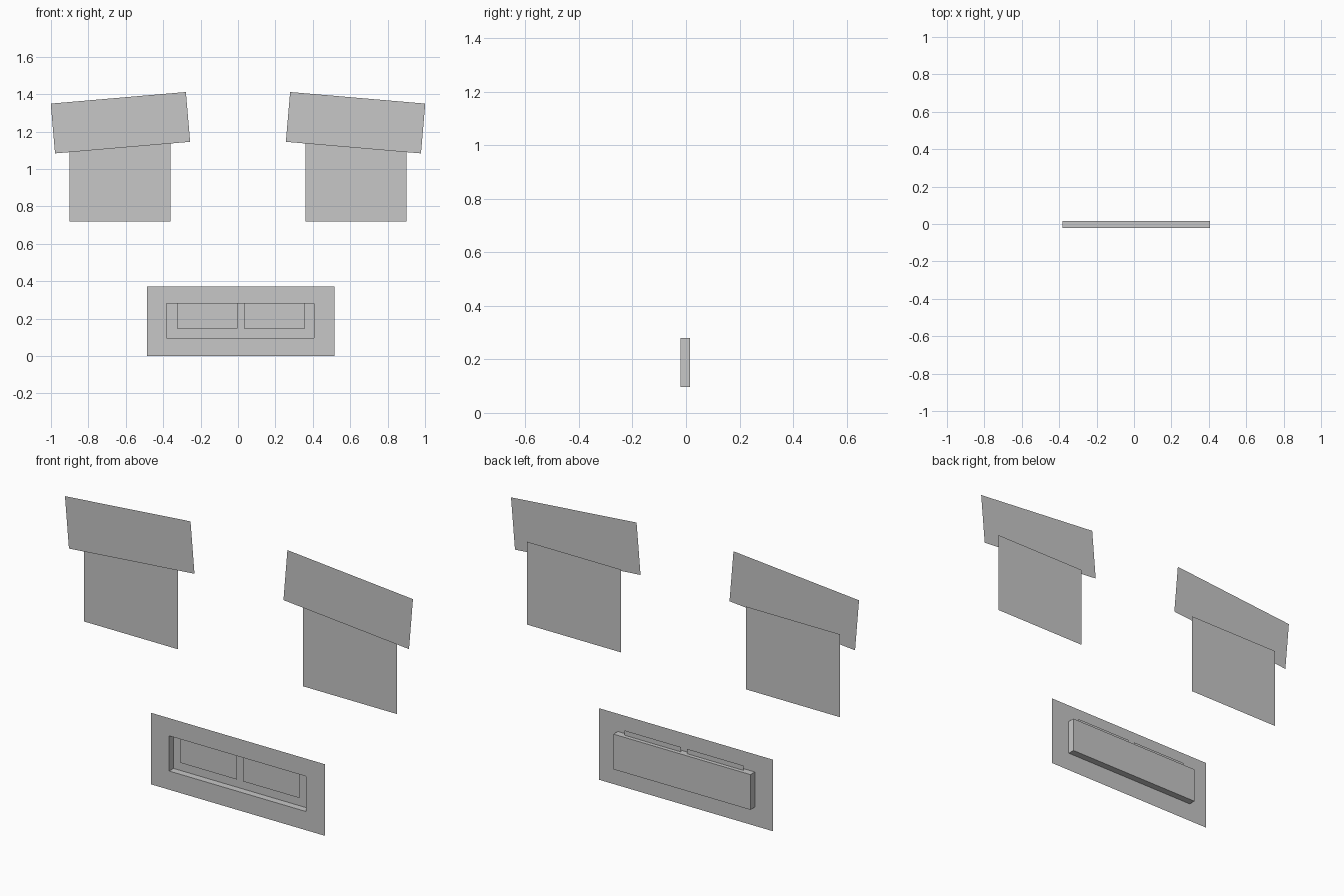
import bpy
import bmesh
from math import radians
from mathutils import Matrix, Vector

if "Cube" in bpy.data.objects:
    bpy.data.objects.remove(bpy.data.objects["Cube"], do_unlink=True)

grey = bpy.data.materials.new("light_grey")
grey.use_nodes = True
COLOUR = (0.57, 0.57, 0.57, 1.0)
grey.diffuse_color = COLOUR
grey.node_tree.nodes["Principled BSDF"].inputs["Base Color"].default_value = COLOUR


def finish(name, bm):
    mesh = bpy.data.meshes.new(name)
    bm.to_mesh(mesh)
    bm.free()
    mesh.materials.append(grey)
    obj = bpy.data.objects.new(name, mesh)
    bpy.context.collection.objects.link(obj)


def rect(x0, x1, z0, z1, y):
    """Corners of an upright rectangle, counter-clockwise from the front."""
    return [Vector(c) for c in ((x0, y, z0), (x1, y, z0), (x1, y, z1), (x0, y, z1))]


def panel(name, x0, x1, z0, z1, y, tilt=0):
    """Single flat sheet facing the front, tilted about its own centre."""
    bm = bmesh.new()
    corners = rect(x0, x1, z0, z1, y)
    centre = sum(corners, Vector()) / 4
    turn = Matrix.Rotation(radians(tilt), 3, 'Y')
    bm.faces.new([bm.verts.new(centre + turn @ (c - centre)) for c in corners])
    finish(name, bm)


# Mouth: flat surround with a shallow open recess
bm = bmesh.new()
rings = [[bm.verts.new(c) for c in corners] for corners in (
    rect(-0.487, 0.516, 0, 0.372, -0.021),
    rect(-0.381, 0.407, 0.097, 0.28, -0.021),
    rect(-0.381, 0.407, 0.097, 0.28, 0.015))]
for outer, inner in zip(rings, rings[1:]):
    for i in range(4):
        j = (i + 1) % 4
        bm.faces.new((outer[i], outer[j], inner[j], inner[i]))
bm.faces.new(rings[-1])
finish("mouth", bm)

# Two teeth hanging inside the recess, poking through its top
panel("right_tooth", -0.327, -0.003, 0.148, 0.305, -0.005)
panel("left_tooth", 0.033, 0.357, 0.148, 0.305, -0.005)

# Eyes, pupils and tilted brows on both sides
for side, s in (("left", 1), ("right", -1)):
    def pair(name, inner, outer, z0, z1, y, tilt=0):
        x0, x1 = sorted((s * inner, s * outer))
        panel(f"{side}_{name}", x0, x1, z0, z1, y, s * tilt)

    pair("eye", 0.36, 0.901, 0.72, 1.151, 0.021)
    pair("pupil", 0.389, 0.716, 0.857, 1.07, 0.016)
    pair("brow", 0.266, 0.991, 1.114, 1.381, 0.008, 4.9)
